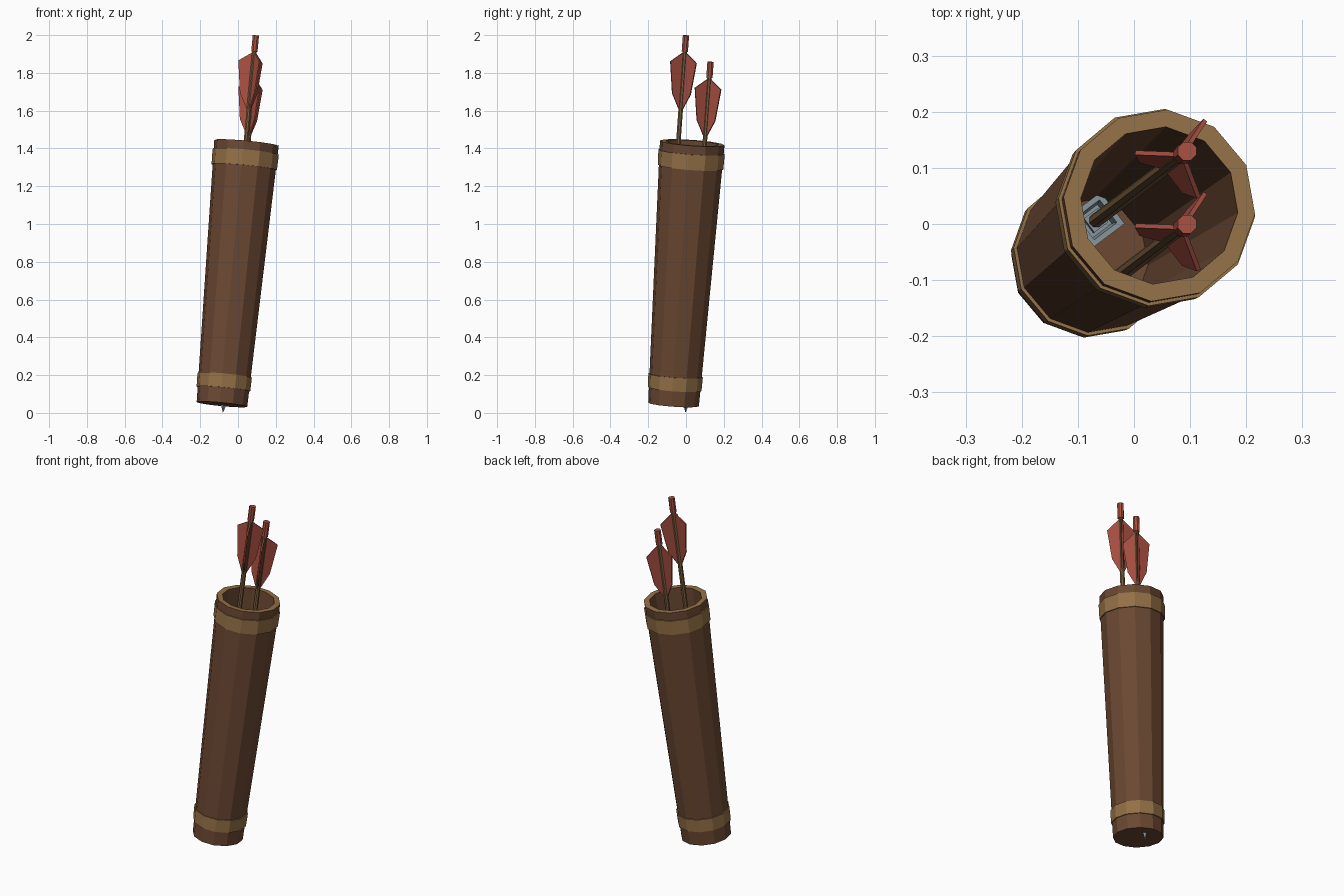
import bpy, bmesh, math
from mathutils import Vector

if "Cube" in bpy.data.objects:
    bpy.data.objects.remove(bpy.data.objects["Cube"])

# Everything leans along one shared axis
AXIS = Vector((0.094, 0.0715, 1.0)).normalized()
TILT = Vector((0, 0, 1)).rotation_difference(AXIS)


def material(name, hexcode):
    def lin(c):
        c /= 255
        return c / 12.92 if c < 0.04045 else ((c + 0.055) / 1.055) ** 2.4
    m = bpy.data.materials.new(name)
    m.diffuse_color = [lin((hexcode >> s) & 255) for s in (16, 8, 0)] + [1]
    m.use_nodes = True
    m.node_tree.nodes["Principled BSDF"].inputs["Base Color"].default_value = m.diffuse_color
    return m


LEATHER = material("brown leather", 0x6B4832)
TRIM = material("tan trim", 0x957147)
WOOD = material("shaft wood", 0x7C6040)
RED = material("feather red", 0xA84F41)
STEEL = material("steel", 0x84949C)


def finish(name, bm, mats, origin):
    bmesh.ops.recalc_face_normals(bm, faces=bm.faces)
    me = bpy.data.meshes.new(name)
    bm.to_mesh(me)
    bm.free()
    for m in mats:
        me.materials.append(m)
    ob = bpy.data.objects.new(name, me)
    bpy.context.collection.objects.link(ob)
    ob.rotation_mode = 'QUATERNION'
    ob.rotation_quaternion = TILT
    ob.location = origin
    return ob


def lathe(name, profile, sides, phase, mats, origin, closed=False, slots=None):
    """Sweep (radius, height) points round the axis; slots gives a material per segment."""
    bm = bmesh.new()
    rings = []
    for r, h in profile:
        if r == 0:
            rings.append([bm.verts.new((0, 0, h))] * sides)
        else:
            rings.append([bm.verts.new((r * math.cos(a), r * math.sin(a), h))
                          for a in (math.radians(phase) + math.tau * k / sides
                                    for k in range(sides))])
    count = len(rings) if closed else len(rings) - 1
    for i in range(count):
        a, b = rings[i], rings[(i + 1) % len(rings)]
        for k in range(sides):
            j = (k + 1) % sides
            quad = list(dict.fromkeys((a[k], a[j], b[j], b[k])))
            f = bm.faces.new(quad)
            f.material_index = slots[i] if slots else 0
    return finish(name, bm, mats, origin)


# Quiver body: tapered hollow tube with a tan rim
BASE = Vector((-0.085, -0.066, 0.045))
LENGTH = 1.394
R0, R1 = 0.135, 0.172


def body_radius(h):
    return R0 + (R1 - R0) * h / LENGTH


lathe("quiver_body",
      [(0, 0), (R0, 0), (R1, LENGTH), (0.141, LENGTH), (0.108, 0.03), (0, 0.03)],
      12, -5, [LEATHER, TRIM], BASE, slots=[0, 0, 1, 0, 0])

# Tan bands round both ends
for name, low, high in (("lower_band", 0.082, 0.155), ("upper_band", 1.265, 1.347)):
    lathe(name,
          [(body_radius(low) - 0.004, low), (body_radius(low) + 0.006, low),
           (body_radius(high) + 0.006, high), (body_radius(high) - 0.004, high)],
          12, -5, [TRIM], BASE, closed=True)


def vane(name, angle, top, origin):
    """Thin feather plate standing out from the shaft."""
    outline = [(0.008, top - 0.09), (0.08, top - 0.14),
               (0.056, top - 0.31), (0.008, top - 0.40)]
    d = Vector((math.cos(angle), math.sin(angle), 0))
    side = Vector((-d.y, d.x, 0)) * 0.004
    bm = bmesh.new()
    front, back = ([bm.verts.new(d * r + Vector((0, 0, h)) + side * s)
                    for r, h in outline] for s in (1, -1))
    bm.faces.new(front)
    bm.faces.new(back[::-1])
    for k in range(4):
        j = (k + 1) % 4
        bm.faces.new((front[k], back[k], back[j], front[j]))
    finish(name, bm, [RED], origin)


# Two arrows, points down
TOP = 1.871
for label, tip in (("short", Vector((-0.08, -0.003, 0))),
                   ("tall", Vector((-0.08, -0.133, 0.14)))):
    lathe(label + "_arrow_shaft", [(0, 0.09), (0.013, 0.09), (0.013, TOP - 0.05), (0, TOP - 0.05)],
          8, 22.5, [WOOD], tip)
    lathe(label + "_arrow_nock",
          [(0, TOP - 0.085), (0.018, TOP - 0.085), (0.018, TOP), (0, TOP)],
          8, 22.5, [RED], tip)
    # Four-sided head with a recessed back
    lathe(label + "_arrow_head",
          [(0, 0), (0.05, 0.15), (0.036, 0.15), (0.03, 0.115), (0.022, 0.115),
           (0.022, 0.135), (0, 0.135)], 4, 82, [STEEL], tip)
    for k in range(3):
        vane(f"{label}_arrow_vane_{k + 1}", math.radians(55 + 120 * k), TOP, tip)
